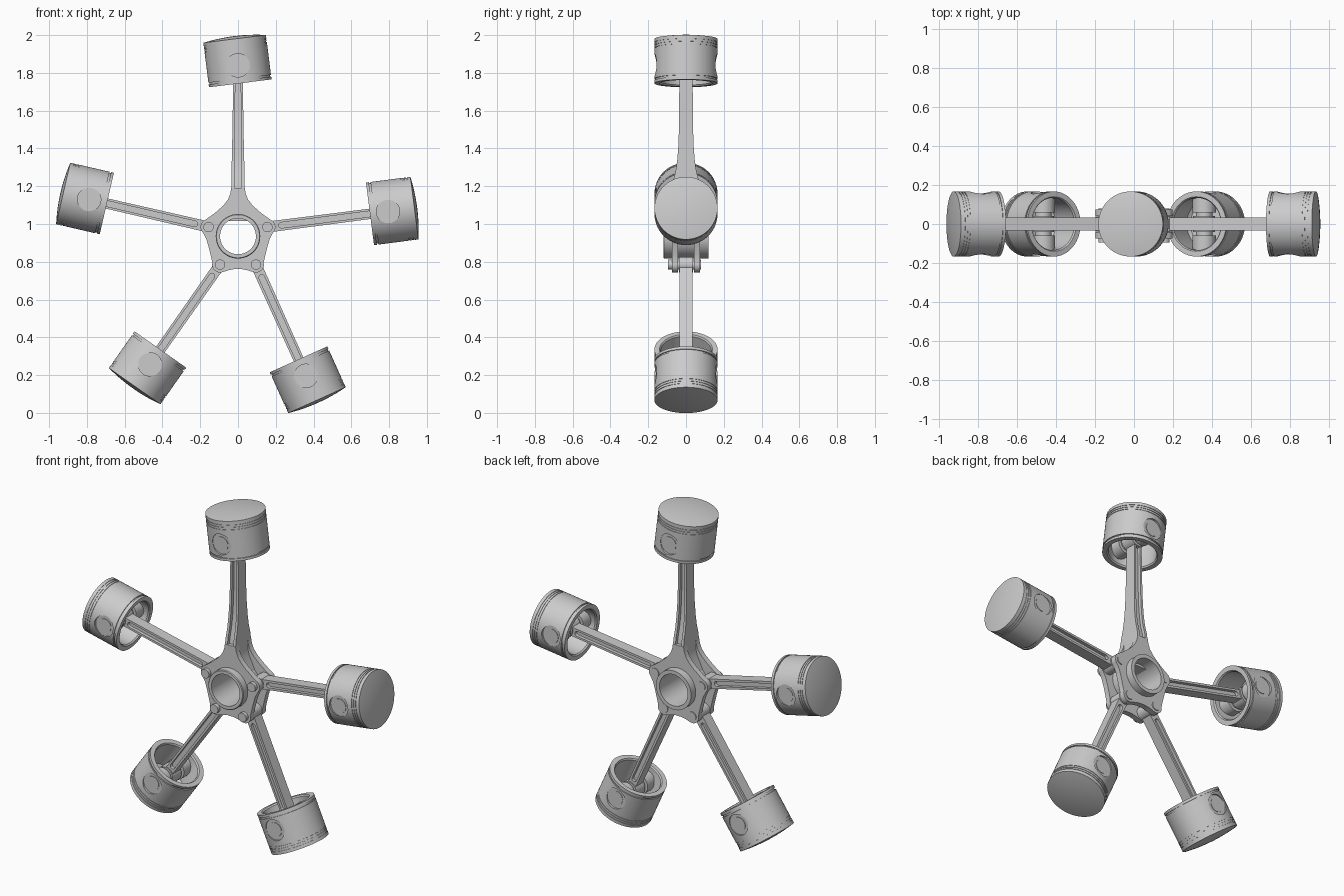
import bpy, bmesh
from math import sin, cos, pi, radians, hypot, atan2
from mathutils import Matrix, Vector

if "Cube" in bpy.data.objects:
    bpy.data.objects.remove(bpy.data.objects["Cube"])

HUB = (0, 0.935)


def add(name, mesh, pos=(0, 0), angle=0):
    """Place a mesh in the XZ plane, its local +X turned to the given angle."""
    ob = bpy.data.objects.new(name, mesh)
    ob.location = (pos[0], 0, pos[1])
    ob.rotation_euler = (0, -angle, 0)
    bpy.context.collection.objects.link(ob)
    return ob


def finish(bm, name):
    bmesh.ops.remove_doubles(bm, verts=bm.verts, dist=1e-5)
    bmesh.ops.recalc_face_normals(bm, faces=bm.faces)
    me = bpy.data.meshes.new(name)
    bm.to_mesh(me)
    bm.free()
    return me


def lathe(name, profile, axis, n=72):
    """Spin (radius, along) points around the X or Y axis."""
    bm = bmesh.new()
    pts = [(a, r, 0) if axis == 'X' else (r, a, 0) for r, a in profile]
    vs = [bm.verts.new(p) for p in pts]
    es = [bm.edges.new(p) for p in zip(vs, vs[1:])]
    bmesh.ops.spin(bm, geom=vs + es, cent=(0, 0, 0), steps=n, angle=2 * pi,
                   axis=(1, 0, 0) if axis == 'X' else (0, 1, 0))
    return finish(bm, name)


def plate(name, loops, y0, y1):
    """Extrude XZ outlines (later loops are holes) from y0 to y1."""
    cu = bpy.data.curves.new(name, 'CURVE')
    cu.dimensions, cu.fill_mode, cu.extrude = '2D', 'BOTH', (y1 - y0) / 2
    for loop in loops:
        sp = cu.splines.new('POLY')
        sp.points.add(len(loop) - 1)
        for p, (u, v) in zip(sp.points, loop):
            p.co = (u, v, 0, 1)
        sp.use_cyclic_u = True
    tmp = bpy.data.objects.new(name, cu)
    me = bpy.data.meshes.new_from_object(tmp)
    bpy.data.objects.remove(tmp)
    me.transform(Matrix.Translation((0, (y0 + y1) / 2, 0)) @ Matrix.Rotation(pi / 2, 4, 'X'))
    bm = bmesh.new()
    bm.from_mesh(me)
    return finish(bm, name)


def arc(c, r, a0, a1, n=12):
    return [(c[0] + r * cos(radians(a0 + (a1 - a0) * i / n)),
             c[1] + r * sin(radians(a0 + (a1 - a0) * i / n))) for i in range(n + 1)]


def rod_pin(name, r, y0, y1, pos, n=40):
    return add(name, lathe(name, [(0, y0), (r, y0), (r, y1), (0, y1)], 'Y', n), pos)


# Piston: domed crown, ring grooves, skirt groove, hollow underside
R = 0.167
prof = [(R * i / 8, 0.156 - 0.015 * (i / 8) ** 2) for i in range(9)]
for a in (0.122, 0.108, 0.094):
    prof += [(R, a), (R - 0.003, a), (R - 0.003, a - 0.004), (R, a - 0.004)]
prof += [(R, -0.072), (R - 0.006, -0.072), (R - 0.006, -0.081), (R, -0.081), (R, -0.096),
         (0.14, -0.096), (0.134, -0.088), (0.134, 0.08), (0.12, 0.095), (0, 0.095)]
blank = add("piston_blank", lathe("piston", prof, 'X', 96))

# Flat round recesses where the wrist pin meets the skirt
cut_bm = bmesh.new()
for s in (-1, 1):
    bmesh.ops.create_cone(cut_bm, cap_ends=True, segments=48, radius1=0.062, radius2=0.062, depth=0.06,
                          matrix=Matrix.Translation((0, s * 0.184, 0)) @ Matrix.Rotation(pi / 2, 4, 'X'))
cutter = add("recess_cutter", finish(cut_bm, "recess_cutter"))
cutter.hide_render = True
mod = blank.modifiers.new("recess", 'BOOLEAN')
mod.operation, mod.solver, mod.object = 'DIFFERENCE', 'EXACT', cutter
bpy.context.view_layer.update()
piston_mesh = bpy.data.meshes.new_from_object(blank.evaluated_get(bpy.context.evaluated_depsgraph_get()))
bpy.data.objects.remove(blank)
bpy.data.objects.remove(cutter)

boss_meshes = [lathe("pin_boss", [(0, s * 0.06), (0.06, s * 0.06), (0.06, s * 0.142), (0, s * 0.142)], 'Y', 48)
               for s in (-1, 1)]


def piston(name, pin, angle):
    add(name + "_piston", piston_mesh, pin, angle)
    for m in boss_meshes:
        add(name + "_pin_boss", m, pin, angle)
    rod_pin(name + "_wrist_pin", 0.042, -0.157, 0.157, pin, 48)
    rod_pin(name + "_small_end", 0.056, -0.042, 0.042, pin, 48)


# Articulated rods: grooved I-section beam, knuckle eye, knuckle pin, piston
rods = {"upper_right": ((0.156, 0.984), (0.794, 1.066)),
        "upper_left": ((-0.156, 0.984), (-0.788, 1.13)),
        "lower_left": ((-0.095, 0.785), (-0.466, 0.257)),
        "lower_right": ((0.095, 0.785), (0.36, 0.196))}
for name, (a, b) in rods.items():
    L, ang = hypot(b[0] - a[0], b[1] - a[1]), atan2(b[1] - a[1], b[0] - a[0])
    beam = [(0, -0.029), (L, -0.027), (L, 0.027), (0, 0.029)]
    groove = arc((0.075, 0), 0.015, 90, 270) + arc((L - 0.085, 0), 0.015, -90, 90)
    add(name + "_rod_flanges", plate("rod_flanges", [beam, groove], -0.034, 0.034), a, ang)
    add(name + "_rod_web", plate("rod_web", [groove], -0.014, 0.014), a, ang)
    rod_pin(name + "_knuckle_eye", 0.041, -0.038, 0.038, a)
    rod_pin(name + "_knuckle_pin", 0.027, -0.096, 0.08, a)
    piston(name, b, ang)

# Master rod hub: bored boss and two lobed plates with a slot between
boss = [(0.095, -0.12), (0.114, -0.12), (0.118, -0.116), (0.118, 0.12), (0.095, 0.12), (0.095, -0.12)]
add("hub_boss", lathe("hub_boss", boss, 'Y'), HUB)
half = [(0.036, 1.19), (0.041, 1.16), (0.053, 1.13), (0.076, 1.1), (0.106, 1.072), (0.14, 1.045)]
half += arc((0.156, 0.984), 0.042, 65, -45)
half += [(0.168, 0.92), (0.156, 0.88), (0.146, 0.84)]
half += arc((0.095, 0.785), 0.042, 15, -100) + [(0.05, 0.755), (0.02, 0.761)]
outline = half + [(-x, z) for x, z in reversed(half)]
bore = arc(HUB, 0.1, 0, 350, 35)
for side, y0, y1 in (("front", -0.075, -0.042), ("back", 0.042, 0.075)):
    add(side + "_hub_plate", plate("hub_plate", [outline, bore], y0, y1))
neck = [(0.036, 1.19), (0.037, 1.14), (0.045, 1.1), (0.065, 1.06), (0.085, 1.015)]
add("hub_neck", plate("hub_neck", [neck + [(-x, z) for x, z in reversed(neck)]], -0.045, 0.045))

# Master rod: tapering grooved beam lofted along its length
sections = [(1.18, 0.036, 0.075), (1.23, 0.035, 0.068), (1.28, 0.034, 0.055), (1.34, 0.033, 0.046),
            (1.42, 0.031, 0.04), (1.52, 0.029, 0.037), (1.8, 0.025, 0.035)]
bm = bmesh.new()
rings = []
for z, hx, hy in sections:
    g, w = hx * 0.55, hy - 0.02
    q = [(hx, hy), (g, hy), (g, w), (-g, w), (-g, hy), (-hx, hy)]
    rings.append([bm.verts.new((x, y, z)) for x, y in q + [(-x, -y) for x, y in q]])
for r0, r1 in zip(rings, rings[1:]):
    for i in range(12):
        j = (i + 1) % 12
        bm.faces.new((r0[i], r0[j], r1[j], r1[i]))
bm.faces.new(rings[0])
bm.faces.new(rings[-1])
add("master_rod", finish(bm, "master_rod"))
piston("master", (0, 1.84), radians(97.2))

# Smooth the round surfaces, keep machined edges sharp
for ob in bpy.context.scene.objects:
    ob.select_set(True)
    bpy.context.view_layer.objects.active = ob
bpy.ops.object.shade_smooth_by_angle(angle=radians(30))
